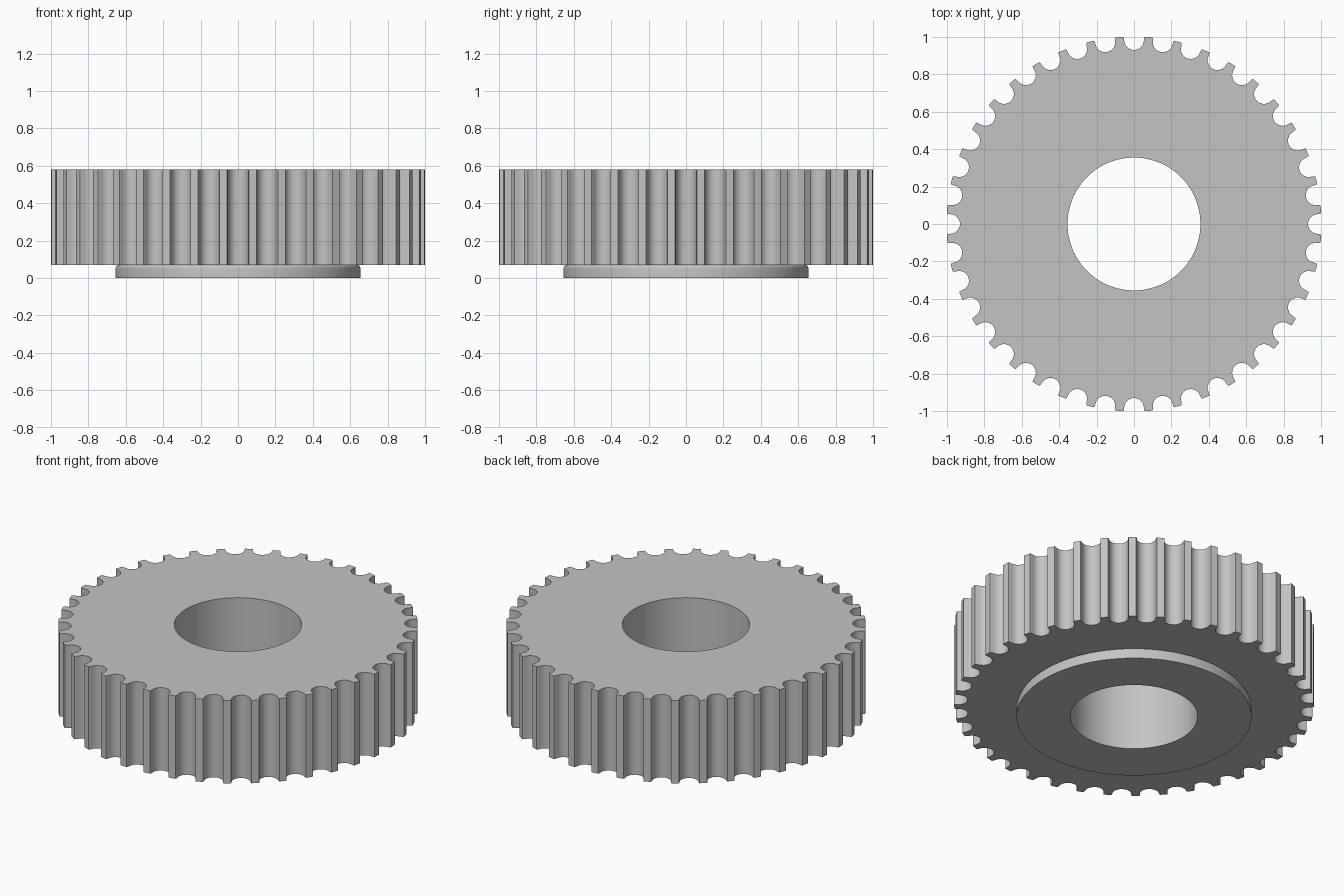
import bpy
import bmesh
from math import sin, cos, pi, atan2, hypot, radians

TEETH = 40
OUTER_R = 1.002
GROOVE_R, GROOVE_CENTRE = 0.053, 0.983
BORE_R, FLANGE_R, FILLET = 0.355, 0.655, 0.02
FLANGE_Z, TOP_Z = 0.07, 0.58
ARC_STEPS = 10

cube = bpy.data.objects.get("Cube")
if cube:
    bpy.data.objects.remove(cube)


def groove_profile():
    """One groove as (angle, radius): round bottom, eased tooth corners."""
    arc = [(GROOVE_R * sin(t), GROOVE_CENTRE - GROOVE_R * cos(t))
           for t in (-pi / 2 + pi * i / ARC_STEPS for i in range(ARC_STEPS + 1))]
    corner = [(0.0545, 0.993), (0.0575, OUTER_R - 0.001)]
    points = [(-x, y) for x, y in reversed(corner)] + arc + corner
    return [(atan2(x, y), hypot(x, y)) for x, y in points]


groove = groove_profile()
outline = [(2 * pi * k / TEETH + a, r) for k in range(TEETH) for a, r in groove]


def toothed_loop(bm, z):
    return [bm.verts.new((r * cos(a), r * sin(a), z)) for a, r in outline]


def round_loop(bm, radius, z):
    return [bm.verts.new((radius * cos(a), radius * sin(a), z)) for a, _ in outline]


# Pulley: toothed rim, underside, rounded flange and through bore, closed loop by loop
bm = bmesh.new()
loops = [round_loop(bm, BORE_R, TOP_Z), toothed_loop(bm, TOP_Z), toothed_loop(bm, FLANGE_Z)]
for i in range(6):
    t = pi / 2 * (1 - i / 5)
    loops.append(round_loop(bm, FLANGE_R - FILLET + FILLET * cos(t),
                            FLANGE_Z - FILLET + FILLET * sin(t)))
loops += [round_loop(bm, FLANGE_R, 0), round_loop(bm, BORE_R, 0)]

count = len(outline)
for lower, upper in zip(loops, loops[1:] + loops[:1]):
    for i in range(count):
        j = (i + 1) % count
        bm.faces.new((lower[i], upper[i], upper[j], lower[j]))
bmesh.ops.recalc_face_normals(bm, faces=bm.faces)

mesh = bpy.data.meshes.new("toothed_pulley")
bm.to_mesh(mesh)
bm.free()
pulley = bpy.data.objects.new("toothed_pulley", mesh)
bpy.context.collection.objects.link(pulley)

# Plain grey metal
grey = bpy.data.materials.new("plain_grey")
grey.use_nodes = True
colour = (0.55, 0.55, 0.55, 1)
grey.diffuse_color = colour
grey.node_tree.nodes["Principled BSDF"].inputs["Base Color"].default_value = colour
mesh.materials.append(grey)

# Smooth curved walls, crisp rims
bpy.ops.object.select_all(action="DESELECT")
pulley.select_set(True)
bpy.context.view_layer.objects.active = pulley
bpy.ops.object.shade_smooth_by_angle(angle=radians(35))
